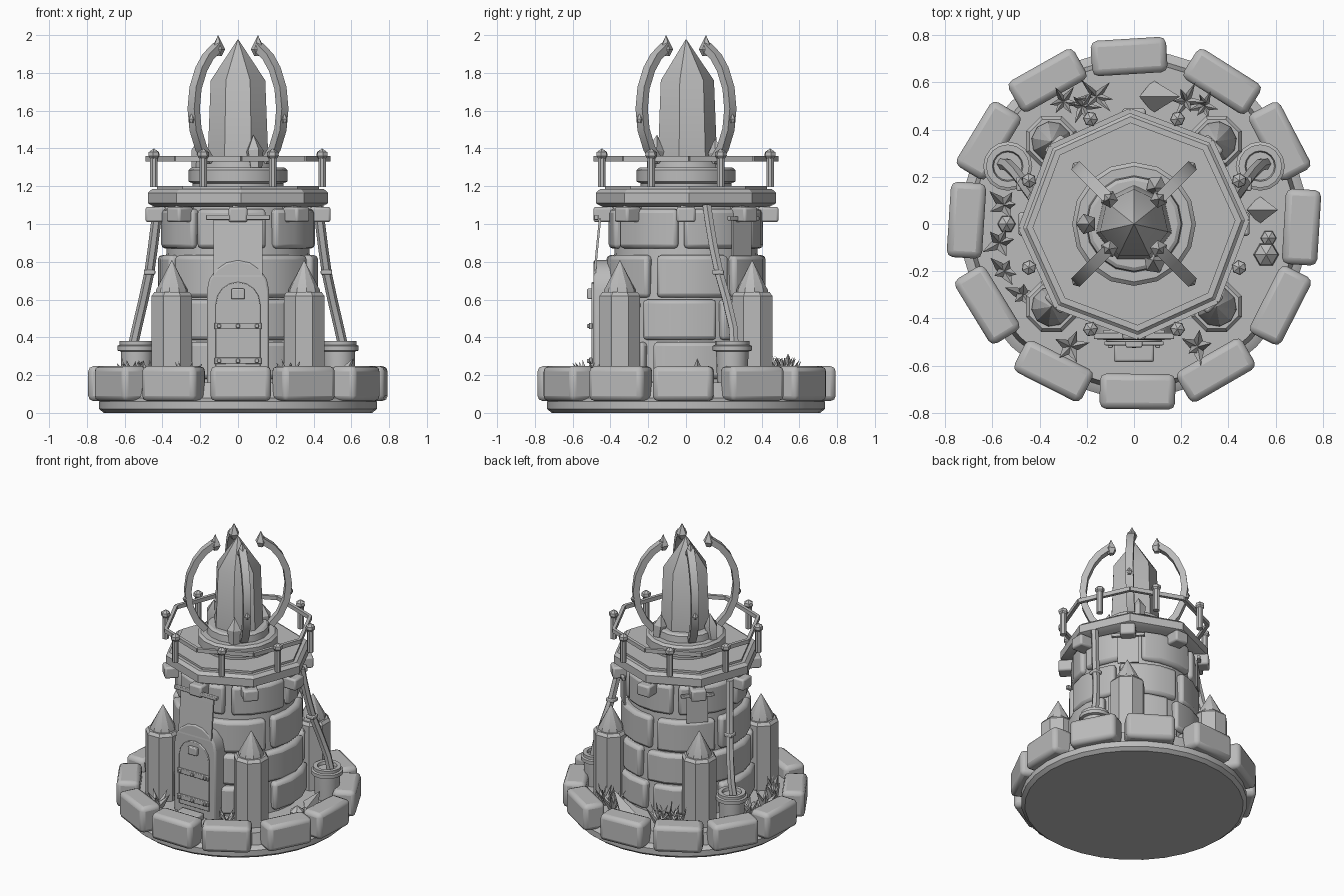
import bpy, bmesh, math, random
from mathutils import Matrix, Vector

if "Cube" in bpy.data.objects:
    bpy.data.objects.remove(bpy.data.objects["Cube"])

random.seed(4)
stone = bpy.data.materials.new("stone_grey")
stone.diffuse_color = (0.5, 0.5, 0.5, 1)
stone.use_nodes = True
stone.node_tree.nodes["Principled BSDF"].inputs["Base Color"].default_value = stone.diffuse_color
rad = math.radians


def polar(deg, r=0, z=0):
    """Frame whose local x points outward at the given angle."""
    return Matrix.Rotation(rad(deg), 4, 'Z') @ Matrix.Translation((r, 0, z))


def finish(name, bm, mat=None, bevel=0, segs=2):
    bmesh.ops.recalc_face_normals(bm, faces=bm.faces)
    me = bpy.data.meshes.new(name)
    bm.to_mesh(me)
    bm.free()
    me.materials.append(stone)
    ob = bpy.data.objects.new(name, me)
    bpy.context.collection.objects.link(ob)
    if mat:
        ob.matrix_world = mat
    if bevel:
        m = ob.modifiers.new("bevel", 'BEVEL')
        m.width, m.segments, m.limit_method = bevel, segs, 'ANGLE'
    return ob


def lathe(name, n, prof, mat=None, bevel=0, turn=0):
    """Profile of (radius, z) turned around z with n sides."""
    bm = bmesh.new()
    rings = []
    for r, z in prof:
        k = n if r > 0 else 1
        rings.append([bm.verts.new((r * math.cos(rad(turn) + math.tau * i / n),
                                    r * math.sin(rad(turn) + math.tau * i / n), z)) for i in range(k)])
    for a, b in zip(rings, rings[1:]):
        for i in range(n):
            j = (i + 1) % n
            if len(b) == 1:
                bm.faces.new((a[i], a[j], b[0]))
            else:
                bm.faces.new((a[i], a[j], b[j], b[i]))
    for ring in (rings[0], rings[-1]):
        if len(ring) > 1:
            bm.faces.new(ring)
    return finish(name, bm, mat, bevel)


def box(name, size, mat, bevel=0):
    bm = bmesh.new()
    bmesh.ops.create_cube(bm, size=1)
    bmesh.ops.scale(bm, vec=size, verts=bm.verts)
    return finish(name, bm, mat, bevel)


def plate(name, pts, y0, y1, bevel=0):
    """Outline in x, z extruded from y0 back to y1."""
    bm = bmesh.new()
    f = bm.faces.new([bm.verts.new((x, y0, z)) for x, z in pts])
    g = bmesh.ops.extrude_face_region(bm, geom=[f])['geom']
    bmesh.ops.translate(bm, vec=(0, y1 - y0, 0), verts=[v for v in g if isinstance(v, bmesh.types.BMVert)])
    return finish(name, bm, None, bevel)


def sweep(name, pts, w, h, side, n=4, mat=None):
    """Section with n sides, w along the side vector and h across, moved along points."""
    bm = bmesh.new()
    pts, side, rings = [Vector(p) for p in pts], Vector(side).normalized(), []
    for i, p in enumerate(pts):
        t = (pts[min(i + 1, len(pts) - 1)] - pts[max(i - 1, 0)]).normalized()
        nrm = t.cross(side).normalized()
        k = 1 / math.cos(math.pi / n)
        rings.append([bm.verts.new(p + side * (math.cos(a) * k * w / 2) + nrm * (math.sin(a) * k * h / 2))
                      for a in [math.tau * (j + .5) / n for j in range(n)]])
    for a, b in zip(rings, rings[1:]):
        for i in range(n):
            bm.faces.new((a[i], a[(i + 1) % n], b[(i + 1) % n], b[i]))
    bm.faces.new(rings[0])
    bm.faces.new(rings[-1])
    return finish(name, bm, mat)


def arc_stone(name, r0, r1, z0, z1, mid, span, seg=3):
    """Curved wall block."""
    bm = bmesh.new()
    angs = [rad(mid - span / 2 + span * i / seg) for i in range(seg + 1)]
    cols = [[bm.verts.new((r * math.cos(a), r * math.sin(a), z))
             for r, z in ((r0, z0), (r1, z0), (r1, z1), (r0, z1))] for a in angs]
    for a, b in zip(cols, cols[1:]):
        for i in range(4):
            bm.faces.new((a[i], a[(i + 1) % 4], b[(i + 1) % 4], b[i]))
    bm.faces.new(cols[0])
    bm.faces.new(cols[-1])
    return finish(name, bm, None, 0.022)


def arch(hw, z0, spring, n=8):
    return [(-hw, z0), (hw, z0)] + [(hw * math.cos(math.pi * i / n), spring + hw * math.sin(math.pi * i / n))
                                    for i in range(n + 1)]


# Base and ring of border stones
lathe("base_disc", 32, [(.71, 0), (.735, .02), (.735, .06), (.70, .08)])
lathe("ground", 32, [(.70, .07), (.68, .16)])
for i in range(12):
    m = polar(i * 30 + random.uniform(-2, 2), .71, .155) @ Matrix.Rotation(rad(random.uniform(-3, 3)), 4, 'Z')
    box("border_stone", (.15, .32, .185), m, .028)

# Tower wall: core and courses of blocks
lathe("tower_core", 24, [(.42, .14), (.365, 1.1)])
courses = [(.18, .375, .455, 3), (.385, .6, .44, -5), (.61, .835, .425, 4), (.87, 1.08, .41, -34)]
for z0, z1, r, off in courses:
    for i in range(6):
        arc_stone("wall_block", .33, r, z0, z1, off + 60 * i + random.uniform(-1.5, 1.5), 55)

# Corner turrets with cone caps
for a in (45, 135, 225, 315):
    lathe("turret", 8, [(.116, .14), (.116, .62), (.10, .64)], polar(a, .495), 0, 22.5)
    lathe("turret_cap", 10, [(.085, .63), (.085, .65), (0, .81)], polar(a, .495))

# Platform and its supports
lathe("platform", 8, [(.44, 1.09), (.478, 1.11), (.478, 1.165), (.455, 1.185)], polar(2))
lathe("platform_top", 8, [(.43, 1.18), (.43, 1.2)], polar(2))
for i in range(8):
    box("corbel", (.11, .1, .08), polar(i * 45, .435, 1.05), .012)
    box("corbel_arm", (.12, .06, .05), polar(i * 45, .38, 1.075))

# Railing
for i in range(8):
    a, b = [polar(2 + 45 * (i + k), .48, 1.345).translation for k in (0, 1)]
    sweep("rail", [a, b], .028, .022, (0, 0, 1))
    p = polar(22.5 + 45 * i, .482)
    lathe("rail_post", 8, [(.022, 1.195), (.022, 1.36)], p)
    lathe("post_knob", 6, [(.02, 1.345), (.032, 1.36), (.03, 1.38), (0, 1.4)], p)

# Crystal pedestal
lathe("pedestal", 16, [(.24, 1.19), (.24, 1.215), (.262, 1.225), (.262, 1.285), (.245, 1.3), (.205, 1.3),
                       (.2, 1.345), (.185, 1.355)])
# Main crystal and shards
lathe("main_crystal", 7, [(.165, 1.34), (.148, 1.76), (0, 1.98)], None, 0, 90)
for a, r, h, w in ((180, .215, .19, .045), (60, .2, .17, .045), (-62, .2, .19, .048)):
    lathe("crystal_shard", 5, [(w * .7, 0), (w, h * .55), (0, h)],
          polar(a, r, 1.285) @ Matrix.Rotation(rad(-8), 4, 'Y'))

# Four curved prongs with pointed tips
prong = [(.215, 0, 1.33), (.275, 0, 1.40), (.318, 0, 1.5), (.332, 0, 1.61), (.318, 0, 1.72),
         (.275, 0, 1.82), (.225, 0, 1.885), (.15, 0, 1.94)]
for a in (45, 135, 225, 315):
    sweep("prong", prong, .05, .042, (0, 1, 0), 4, polar(a))
    lathe("prong_tip", 5, [(.02, 1.89), (.038, 1.925), (0, 2.0)], polar(a, .15))
    lathe("prong_stud", 6, [(.012, 1.535), (.02, 1.555), (0, 1.59)], polar(a, .345))

# Doorway, door, straps and hatch
plate("door_frame", arch(.165, .15, .645), -.49, -.34, .012)
plate("door", arch(.118, .22, .575), -.5, -.48, .004)
for z in (.275, .46):
    box("door_strap", (.25, .018, .034), Matrix.Translation((0, -.505, z)), .004)
    for x in (-.1, 0, .1):
        box("strap_rivet", (.02, .014, .02), Matrix.Translation((x, -.518, z)), .004)
box("door_hatch", (.07, .03, .055), Matrix.Translation((0, -.508, .63)), .006)
box("door_step", (.17, .08, .05), Matrix.Translation((0, -.545, .18)), .01)

# Hanging cloths below bars: front, and two at the back
sweep("front_cloth", [(0, -.455, 1.03), (0, -.47, .88), (0, -.485, .72)], .26, .012, (1, 0, 0))
box("front_cloth_bar", (.34, .025, .025), Matrix.Translation((0, -.475, 1.035)), .004)
for a in (45, 135):
    box("back_cloth_bar", (.022, .22, .022), polar(a, .43, 1.03), .004)
    box("back_cloth", (.012, .14, .2), polar(a, .415, .93))

# Pots with bent pipes rising to the platform
for s in (1, -1):
    lathe("pot", 16, [(.08, .14), (.085, .3), (.085, .325), (.104, .33), (.104, .355), (.092, .36),
                      (.092, .38), (.065, .38), (.06, .36)], Matrix.Translation((s * .535, .245, 0)))
    path = [(.555, .255, .36), (.535, .25, .45), (.5, .215, .6), (.47, .175, .74),
            (.45, .145, .88), (.435, .125, 1.0), (.425, .11, 1.1)]
    sweep("pipe", [(s * x, y, z) for x, y, z in path], .046, .046, (0, 1, 0), 6)
    box("pipe_clamp", (.06, .06, .025), Matrix.Translation((s * .468, .17, .745)), .006)


# Ground plants, spikes and rocks
def tuft(x, y, n, h, w):
    for i in range(n):
        m = (Matrix.Translation((x, y, .15)) @ polar(360 * i / n + random.uniform(-15, 15))
             @ Matrix.Rotation(rad(random.uniform(18, 38)), 4, 'Y'))
        lathe("plant_blade", 4, [(w, 0), (w * .8, h * .4), (0, h)], m)


for x, y in ((-.3, .52), (-.22, .5), (-.16, .54), (.22, .52), (.3, .5)):
    tuft(x, y, 6, .16, .016)
for x, y in ((-.55, .08), (-.57, -.08), (-.55, -.2), (.27, -.52), (-.27, -.52), (-.47, -.3)):
    tuft(x, y, 5, .14, .024)
lathe("ground_spike", 4, [(.07, 0), (0, .2)], Matrix.Translation((.08, .54, .15)) @ Matrix.Rotation(rad(35), 4, 'Y'))
lathe("ground_spike", 4, [(.06, 0), (0, .16)], Matrix.Translation((.53, .06, .15)) @ Matrix.Rotation(rad(30), 4, 'Y'))
for x, y, r in ((.56, -.13, .055), (.57, -.06, .035), (-.54, .0, .04)):
    lathe("ground_rock", 6, [(r, 0), (r * .9, r), (0, r * 1.7)], Matrix.Translation((x, y, .15)))

# Smooth shading with sharp edges kept
for ob in bpy.context.scene.objects:
    ob.select_set(True)
    bpy.context.view_layer.objects.active = ob
bpy.ops.object.shade_smooth_by_angle(angle=rad(30))
